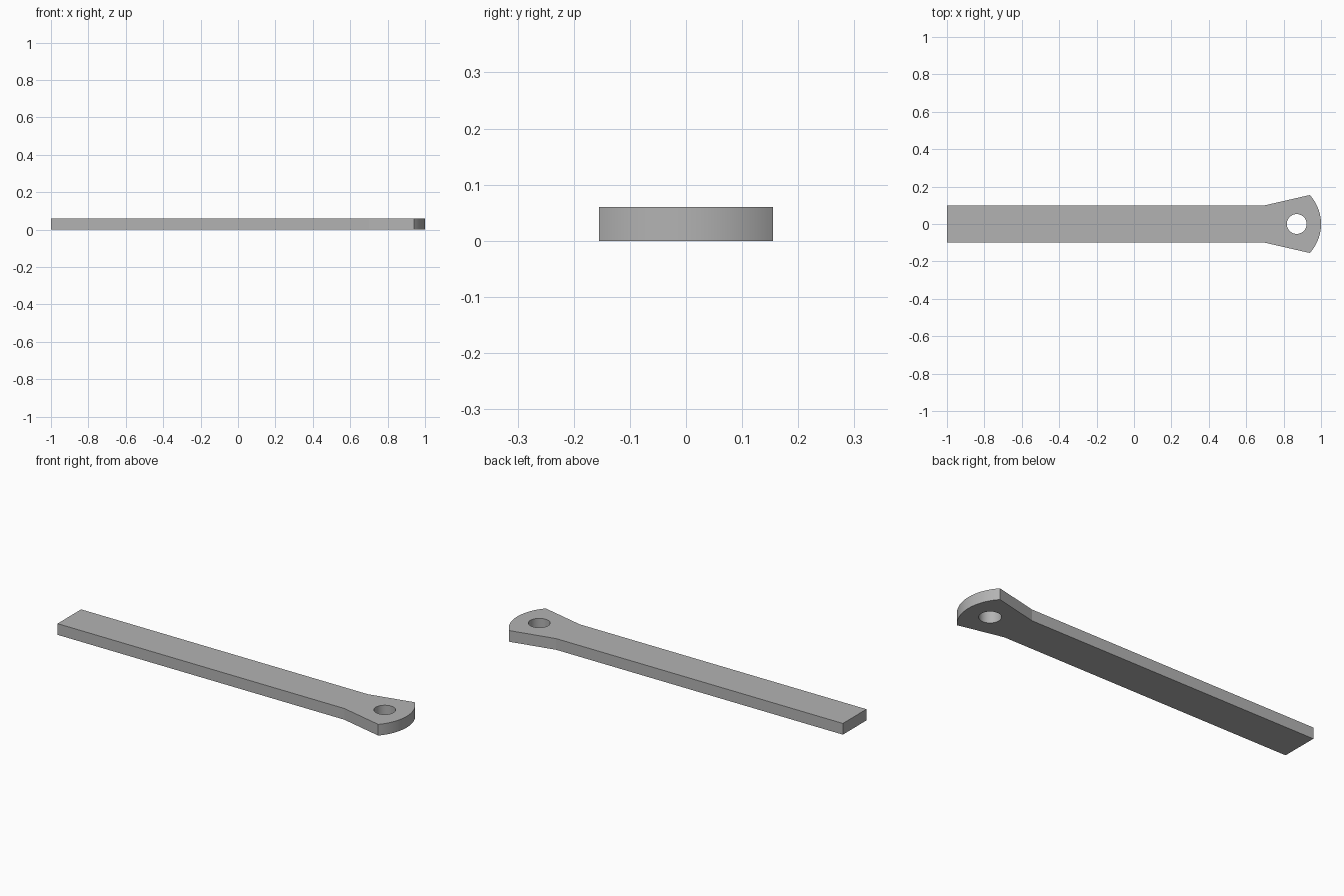
import bpy, bmesh
from math import sin, cos, pi, asin, radians

cube = bpy.data.objects.get("Cube")
if cube:
    bpy.data.objects.remove(cube, do_unlink=True)

THICKNESS = 0.06
HALF_WIDTH, FLARE_X = 0.1, 0.7
TIP_X, TIP_Y = 0.94, 0.155
HOLE_X, HOLE_R = 0.87, 0.053

# Material
grey = bpy.data.materials.new("plain grey")
grey.use_nodes = True
colour = (0.45, 0.45, 0.45, 1)
grey.diffuse_color = colour
grey.node_tree.nodes["Principled BSDF"].inputs["Base Color"].default_value = colour


def arc(cx, radius, start, end, steps):
    """Points on an arc centred on the x axis."""
    angles = [start + (end - start) * i / steps for i in range(steps + 1)]
    return [(cx + radius * cos(a), radius * sin(a)) for a in angles]


def add_loop(bm, points):
    verts = [bm.verts.new((x, y, 0)) for x, y in points]
    return [bm.edges.new((v, verts[i - 1])) for i, v in enumerate(verts)]


# Outline: straight bar, flared head and rounded end
sagitta = 1 - TIP_X
end_r = (TIP_Y ** 2 + sagitta ** 2) / (2 * sagitta)
half_angle = asin(TIP_Y / end_r)
outline = [(FLARE_X, HALF_WIDTH), (-1, HALF_WIDTH), (-1, -HALF_WIDTH), (FLARE_X, -HALF_WIDTH)]
outline += arc(1 - end_r, end_r, -half_angle, half_angle, 32)
hole = arc(HOLE_X, HOLE_R, 0, 2 * pi, 48)[:-1]

# Fill the flat profile around the hole, then extrude it
bm = bmesh.new()
edges = add_loop(bm, outline) + add_loop(bm, hole)
bmesh.ops.triangle_fill(bm, use_beauty=True, use_dissolve=False, edges=edges)
top = bmesh.ops.extrude_face_region(bm, geom=bm.faces[:], use_keep_orig=True)["geom"]
bmesh.ops.translate(bm, vec=(0, 0, THICKNESS),
                    verts=[v for v in top if isinstance(v, bmesh.types.BMVert)])
bmesh.ops.recalc_face_normals(bm, faces=bm.faces[:])

mesh = bpy.data.meshes.new("flared_bar")
bm.to_mesh(mesh)
bm.free()
mesh.materials.append(grey)
bar = bpy.data.objects.new("flared_bar", mesh)
bpy.context.collection.objects.link(bar)

# Smooth the curved walls, keep the corners sharp
bpy.ops.object.select_all(action='DESELECT')
bar.select_set(True)
bpy.context.view_layer.objects.active = bar
bpy.ops.object.shade_smooth_by_angle(angle=radians(10))
